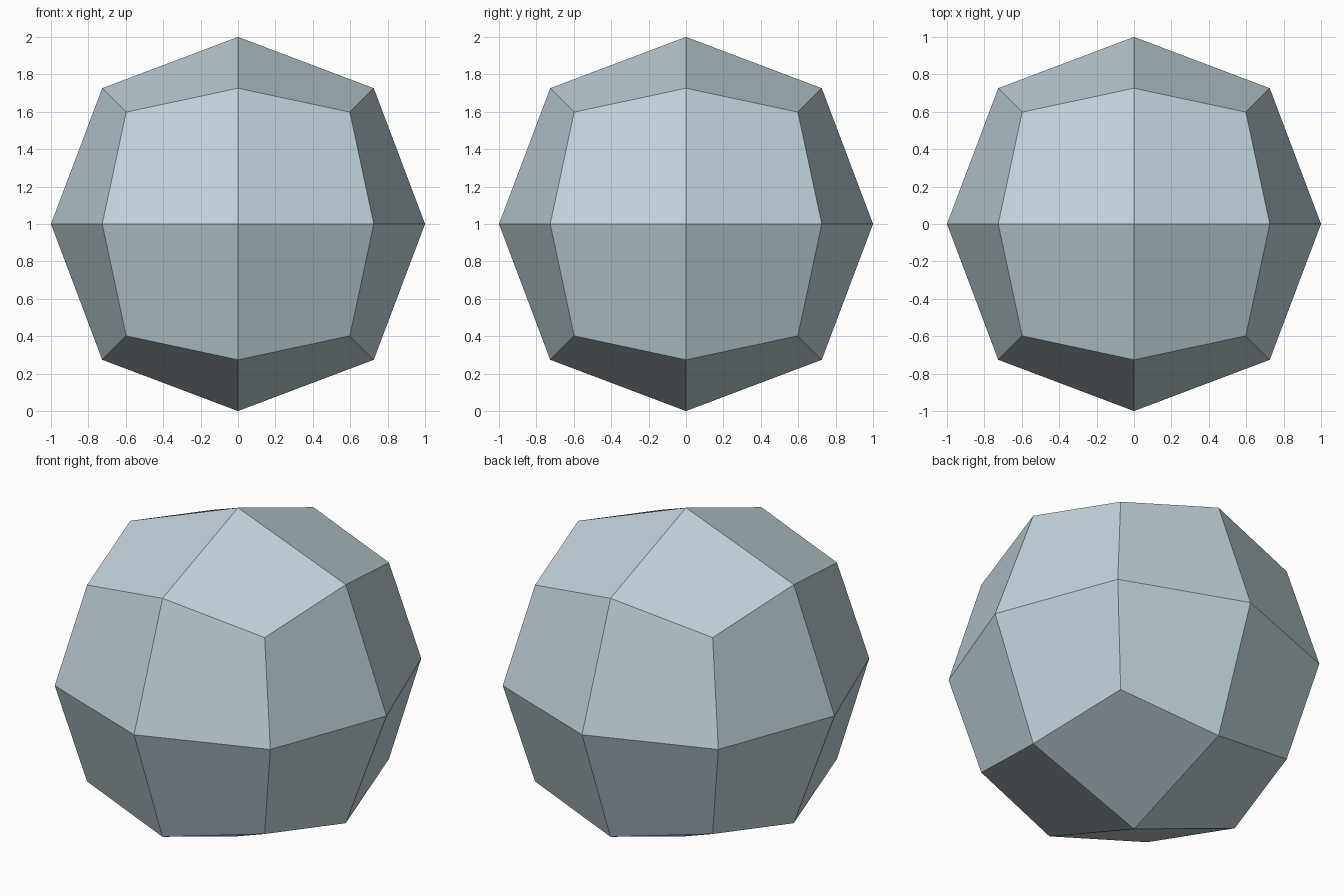
import bpy
import bmesh
from mathutils import Vector

if "Cube" in bpy.data.objects:
    bpy.data.objects.remove(bpy.data.objects["Cube"], do_unlink=True)

# Coordinate of a point by how many axes it leans along: face, edge, corner
REACH = {1: 1.0, 2: 0.726, 3: 0.598}

bm = bmesh.new()
points = {}


def point(key):
    """Vertex of the ball for a direction made of -1, 0 and 1."""
    if key not in points:
        reach = REACH[sum(abs(k) for k in key)]
        points[key] = bm.verts.new(Vector(key) * reach + Vector((0, 0, 1)))
    return points[key]


# Three kite-shaped faces meet in each of the eight octants
signs = (-1, 1)
for octant in [(x, y, z) for x in signs for y in signs for z in signs]:
    for axis in range(3):
        side, other = (axis + 1) % 3, (axis + 2) % 3
        loop = []
        for kept in ({axis}, {axis, side}, {0, 1, 2}, {axis, other}):
            loop.append(point(tuple(s if i in kept else 0 for i, s in enumerate(octant))))
        if octant[0] * octant[1] * octant[2] < 0:
            loop = [loop[0], loop[3], loop[2], loop[1]]
        bm.faces.new(loop)

mesh = bpy.data.meshes.new("faceted_ball")
bm.to_mesh(mesh)
bm.free()
ball = bpy.data.objects.new("faceted_ball", mesh)
bpy.context.collection.objects.link(ball)

# Pale blue-grey surface
color = (0.53, 0.65, 0.70, 1)
material = bpy.data.materials.new("pale_blue_grey")
material.use_nodes = True
material.diffuse_color = color
material.node_tree.nodes["Principled BSDF"].inputs["Base Color"].default_value = color
mesh.materials.append(material)
